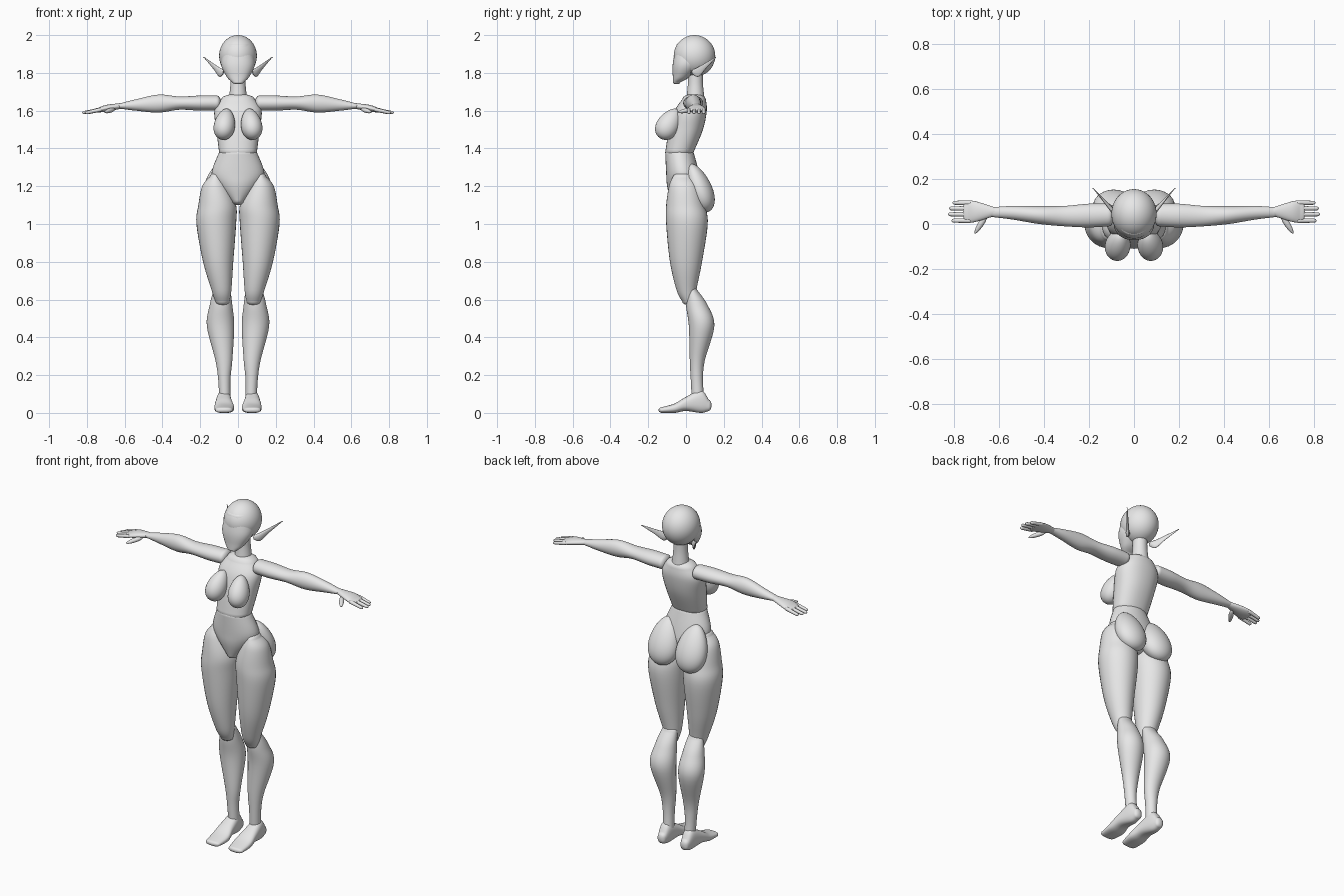
import bpy, bmesh
from math import sin, cos, pi, copysign, radians
from mathutils import Matrix, Vector, Euler

cube = bpy.data.objects.get("Cube")
if cube:
    bpy.data.objects.remove(cube, do_unlink=True)

# One plain grey for the whole figure
GREY = (0.8, 0.8, 0.8, 1)
grey = bpy.data.materials.new("plain_grey")
grey.use_nodes = True
grey.diffuse_color = GREY
grey.node_tree.nodes["Principled BSDF"].inputs["Base Color"].default_value = GREY

# Where the two cross-section directions and the long axis end up
AXES = {
    "z": lambda u, v, along: (u, v, along),
    "x": lambda u, v, along: (along, u, v),
    "y": lambda u, v, along: (u, along, v),
}


def finish(name, bm, mirrored):
    """Turn a bmesh into a smooth grey object, mirrored across x if asked."""
    bmesh.ops.recalc_face_normals(bm, faces=bm.faces)
    mesh = bpy.data.meshes.new(name)
    bm.to_mesh(mesh)
    bm.free()
    mesh.materials.append(grey)
    for face in mesh.polygons:
        face.use_smooth = True
    obj = bpy.data.objects.new(name, mesh)
    bpy.context.collection.objects.link(obj)
    if mirrored:
        mirror = obj.modifiers.new("both_sides", "MIRROR")
        mirror.use_mirror_merge = False


def spline(stations, steps=6):
    """Smoothly interpolate the stations of a loft."""
    last = len(stations) - 1
    result = []
    for i in range(last):
        before, start = stations[max(i - 1, 0)], stations[i]
        end, after = stations[i + 1], stations[min(i + 2, last)]
        for k in range(steps):
            t = k / steps
            result.append([
                b + (c - a) * t / 2 + (a - 2.5 * b + 2 * c - d / 2) * t * t
                + (1.5 * (b - c) + (d - a) / 2) * t ** 3
                for a, b, c, d in zip(before, start, end, after)])
    result.append(stations[last])
    return result


def dome(station, depth):
    """Shrinking rings that round off the end of a loft."""
    along, u0, u1, v0, v1 = station
    u, v = (u0 + u1) / 2, (v0 + v1) / 2
    rings = []
    for angle in (radians(a) for a in (25, 50, 70, 85)):
        du, dv = (u1 - u) * cos(angle), (v1 - v) * cos(angle)
        rings.append((along + depth * sin(angle), u - du, u + du, v - dv, v + dv))
    return rings


def loft(name, axis, stations, cap, mirrored=True, power=1.0, sides=32):
    """Skin oval rings; a station is (along, u low, u high, v low, v high)."""
    cap = copysign(cap, stations[-1][0] - stations[0][0])
    path = dome(stations[0], -cap)[::-1] + spline(stations) + dome(stations[-1], cap)
    bm = bmesh.new()
    rings = []
    for along, u0, u1, v0, v1 in path:
        ring = []
        for k in range(sides):
            angle = 2 * pi * k / sides
            c, s = cos(angle), sin(angle)
            c = copysign(abs(c) ** power, c)
            s = copysign(abs(s) ** power, s)
            u = (u0 + u1 + (u1 - u0) * c) / 2
            v = (v0 + v1 + (v1 - v0) * s) / 2
            ring.append(bm.verts.new(AXES[axis](u, v, along)))
        rings.append(ring)
    for low, high in zip(rings, rings[1:]):
        for k in range(sides):
            n = (k + 1) % sides
            bm.faces.new((low[k], low[n], high[n], high[k]))
    bm.faces.new(rings[0])
    bm.faces.new(rings[-1])
    finish(name, bm, mirrored)


def body_loft(name, cap, rows, power=1.0):
    """Upright loft on the centre line from (z, half width, y low, y high)."""
    stations = [(z, -half, half, front, back) for z, half, front, back in rows]
    loft(name, "z", stations, cap, mirrored=False, power=power)


def blob(name, centre, radii, tilt=(0, 0, 0), taper=0.0, mirrored=True):
    """A tilted ellipsoid that narrows towards its top."""
    bm = bmesh.new()
    bmesh.ops.create_uvsphere(bm, u_segments=40, v_segments=24, radius=1)
    for vert in bm.verts:
        narrow = 1 - taper * vert.co.z
        vert.co.x *= narrow
        vert.co.y *= narrow
    turn = Euler([radians(a) for a in tilt]).to_matrix().to_4x4()
    bm.transform(Matrix.Translation(Vector(centre)) @ turn
                 @ Matrix.Diagonal((*radii, 1)))
    finish(name, bm, mirrored)


# Head: round skull, face narrowing to the chin, long pointed ears, neck
blob("skull", (0, 0.045, 1.89), (0.1, 0.11, 0.11), mirrored=False)
body_loft("face", 0.01, [
    (1.75, 0.03, -0.07, -0.03),
    (1.78, 0.06, -0.07, 0.02),
    (1.85, 0.09, -0.07, 0.08),
    (1.95, 0.07, -0.05, 0.1),
], power=0.9)
loft("ears", "x", [
    (0.08, 0.03, 0.06, 1.79, 1.82),
    (0.1, 0.05, 0.08, 1.78, 1.83),
    (0.13, 0.09, 0.11, 1.82, 1.85),
    (0.18, 0.155, 0.16, 1.88, 1.885),
], cap=0.005, sides=16)
body_loft("neck", 0.01, [
    (1.65, 0.05, 0, 0.1),
    (1.74, 0.04, 0.01, 0.09),
    (1.82, 0.04, 0.01, 0.09),
])

# Torso: ribcage tucked into the waist, pelvis wedge between the thighs
body_loft("chest", 0.03, [
    (1.38, 0.1, -0.11, 0.04),
    (1.5, 0.115, -0.09, 0.09),
    (1.6, 0.125, -0.06, 0.11),
    (1.66, 0.09, -0.02, 0.105),
], power=0.9)
body_loft("pelvis", 0.02, [
    (1.38, 0.1, -0.11, 0.04),
    (1.27, 0.14, -0.105, 0.07),
    (1.2, 0.11, -0.1, 0.08),
    (1.12, 0.04, -0.08, 0.06),
])
blob("breasts", (0.07, -0.09, 1.53), (0.055, 0.06, 0.09), (-30, -10, 0), 0.2)
blob("buttocks", (0.09, 0.07, 1.19), (0.09, 0.065, 0.135), (20, 0, 0), 0.2)

# Legs: thigh ends over the knee, calf slides up inside it
loft("thighs", "z", [
    (1.25, 0.09, 0.15, -0.07, 0.03),
    (1.2, 0.05, 0.19, -0.09, 0.07),
    (1.1, 0.01, 0.21, -0.105, 0.1),
    (1, 0.01, 0.22, -0.105, 0.115),
    (0.8, 0.025, 0.185, -0.085, 0.085),
    (0.65, 0.035, 0.14, -0.05, 0.055),
    (0.59, 0.045, 0.12, -0.02, 0.05),
], cap=0.02)
loft("calves", "z", [
    (0.65, 0.04, 0.13, 0, 0.06),
    (0.57, 0.03, 0.15, 0, 0.115),
    (0.46, 0.02, 0.165, 0.015, 0.15),
    (0.28, 0.03, 0.12, 0.02, 0.1),
    (0.18, 0.04, 0.105, 0.025, 0.09),
    (0.08, 0.04, 0.1, 0.03, 0.095),
], cap=0.02)
loft("feet", "y", [
    (0.12, 0.05, 0.1, 0.01, 0.07),
    (0.08, 0.04, 0.11, 0, 0.12),
    (0, 0.03, 0.12, 0.01, 0.085),
    (-0.06, 0.02, 0.125, 0, 0.05),
    (-0.13, 0.03, 0.12, 0, 0.03),
], cap=0.015, power=0.8)

# Arms held straight out to the sides
loft("arms", "x", [
    (0.11, -0.01, 0.09, 1.6, 1.68),
    (0.2, -0.015, 0.09, 1.6, 1.68),
    (0.31, -0.01, 0.08, 1.605, 1.675),
    (0.42, 0, 0.08, 1.59, 1.685),
    (0.54, 0.02, 0.08, 1.6, 1.66),
    (0.62, 0.03, 0.075, 1.61, 1.64),
], cap=0.02)

# Hands: palm, four fingers sloping down slightly, and a thumb
loft("palms", "x", [
    (0.62, 0.035, 0.075, 1.61, 1.64),
    (0.7, 0.01, 0.1, 1.595, 1.63),
    (0.74, 0.005, 0.105, 1.59, 1.615),
], cap=0.02)
KNUCKLE, RADIUS = 0.73, 0.011
for finger, y, tip in (("little", 0.094, 0.805), ("ring", 0.069, 0.82),
                       ("middle", 0.043, 0.825), ("index", 0.015, 0.81)):
    rows = []
    for x, z, r in ((KNUCKLE, 1.605, RADIUS), (tip - RADIUS, 1.59, RADIUS * 0.8)):
        rows.append((x, y - r, y + r, z - r, z + r))
    loft(finger + "_fingers", "x", rows, cap=RADIUS, sides=12)
blob("thumbs", (0.68, 0, 1.6), (0.013, 0.012, 0.05), (100, 0, 32), 0.15)
